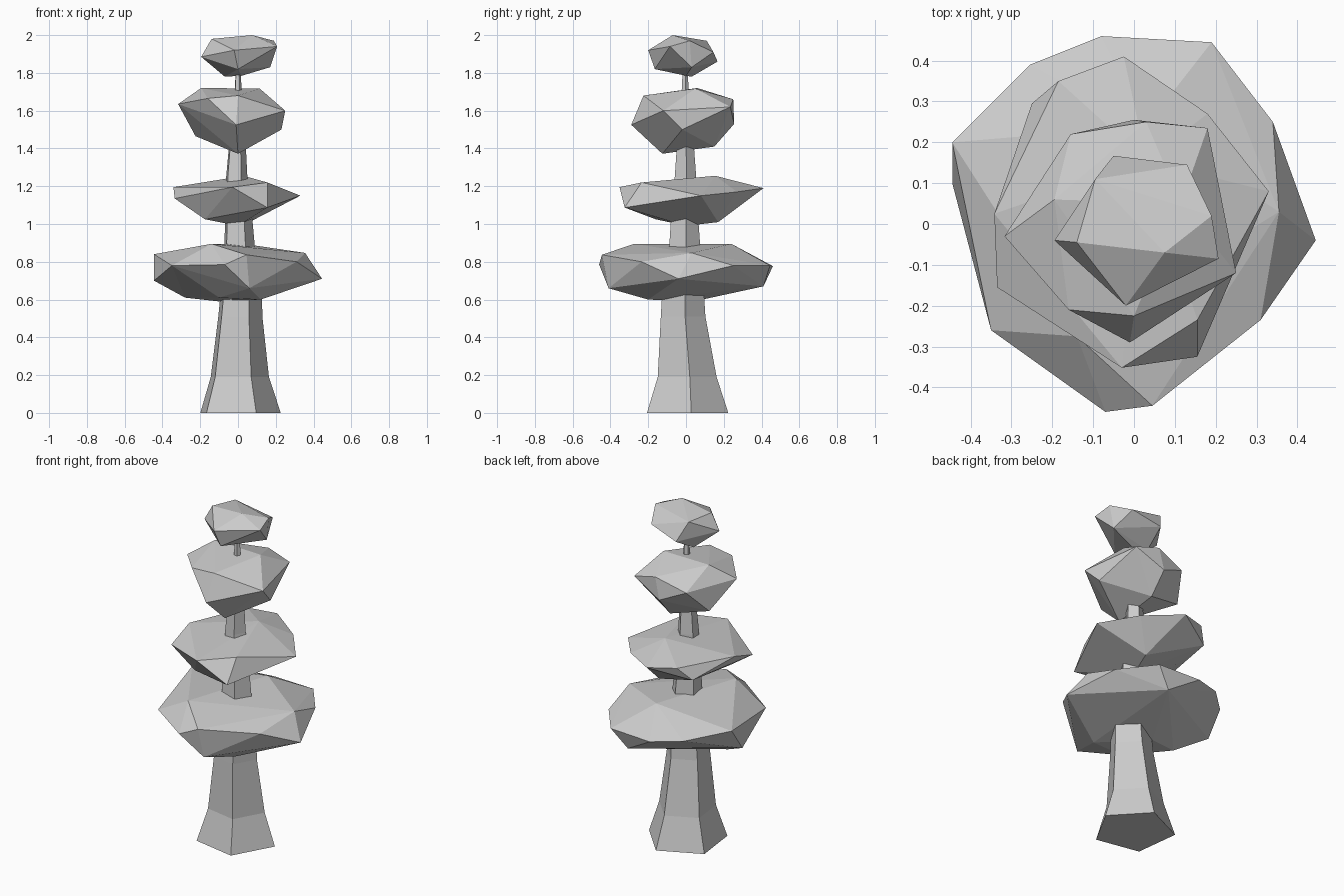
import bpy, bmesh, math


def finish(name, bm):
    bmesh.ops.recalc_face_normals(bm, faces=bm.faces[:])
    mesh = bpy.data.meshes.new(name)
    bm.to_mesh(mesh)
    bm.free()
    obj = bpy.data.objects.new(name, mesh)
    bpy.context.collection.objects.link(obj)
    return obj


def clump(name, points):
    """Faceted foliage mass: the convex hull of a few corner points."""
    bm = bmesh.new()
    verts = [bm.verts.new(p) for p in points]
    res = bmesh.ops.convex_hull(bm, input=verts)
    loose = {v for v in res["geom_interior"] + res["geom_unused"]
             if isinstance(v, bmesh.types.BMVert)}
    if loose:
        bmesh.ops.delete(bm, geom=list(loose), context='VERTS')
    return finish(name, bm)


def loft(name, rings, sides, phase):
    """Tapered prism through rings of (x, y, z, radius)."""
    bm = bmesh.new()
    loops = []
    for x, y, z, r in rings:
        angles = [phase + math.tau * i / sides for i in range(sides)]
        loops.append([bm.verts.new((x + r * math.cos(a), y + r * math.sin(a), z))
                      for a in angles])
    for low, high in zip(loops, loops[1:]):
        for i in range(sides):
            j = (i + 1) % sides
            bm.faces.new((low[i], low[j], high[j], high[i]))
    bm.faces.new(loops[0])
    bm.faces.new(loops[-1])
    return finish(name, bm)


# Five-sided trunk, flared at the foot and thin at the top
loft("trunk", [(0, 0, 0, .228), (0, 0, .19, .165), (.005, -.02, .51, .125),
               (.01, -.02, .62, .118), (.003, -.01, .88, .087),
               (0, -.01, 1.02, .077), (-.01, -.005, 1.25, .06),
               (-.006, -.005, 1.41, .048), (0, -.005, 1.70, .02),
               (0, -.005, 1.85, .012)], 5, math.radians(7))

# Lowest and widest foliage clump
clump("foliage_bottom", [
    (-.08, .46, .777), (.19, .445, .78), (.34, .25, .78), (.445, -.04, .71),
    (.355, .03, .847), (.31, -.235, .80), (.045, -.445, .837), (-.07, -.46, .785),
    (.06, -.41, .66), (-.35, -.26, .78), (-.445, .10, .70), (-.445, .20, .84),
    (-.255, .39, .80), (-.14, -.275, .895), (.03, .24, .895), (-.28, 0, .61),
    (-.10, .04, .59), (.12, -.20, .60), (.10, .41, .67), (-.10, -.22, .61)])

# Second clump, flat and wide
clump("foliage_lower_middle", [
    (-.025, .41, 1.19), (.18, .27, 1.17), (.33, .08, 1.15), (.155, -.235, 1.22),
    (.155, -.325, 1.087), (-.03, -.352, 1.195), (-.335, -.155, 1.135),
    (-.342, .025, 1.195), (-.25, .295, 1.13), (-.185, .35, 1.205),
    (.03, .155, 1.255), (-.175, -.16, 1.025), (0, 0, .99), (.06, .17, 1.01)])

# Third clump, rounder
clump("foliage_upper_middle", [
    (-.155, .22, 1.60), (0, .255, 1.53), (.03, .25, 1.66), (.18, .235, 1.62),
    (.23, -.02, 1.50), (.25, -.12, 1.60), (-.01, -.29, 1.525), (0, -.225, 1.68),
    (-.16, -.21, 1.665), (-.317, -.03, 1.635), (-.195, .06, 1.72),
    (.115, .05, 1.717), (0, -.125, 1.372), (-.225, .10, 1.465), (0, .15, 1.41)])

# Small top clump
clump("foliage_top", [
    (-.02, -.20, 1.92), (.207, -.085, 1.94), (.19, .02, 1.97), (.13, .145, 1.91),
    (-.05, .167, 1.86), (-.095, .11, 1.97), (-.14, -.045, 1.98),
    (-.195, -.04, 1.885), (.075, -.07, 2.0), (.17, .03, 1.83),
    (-.07, .03, 1.78), (.02, 0, 1.785), (0, -.165, 1.82)])
